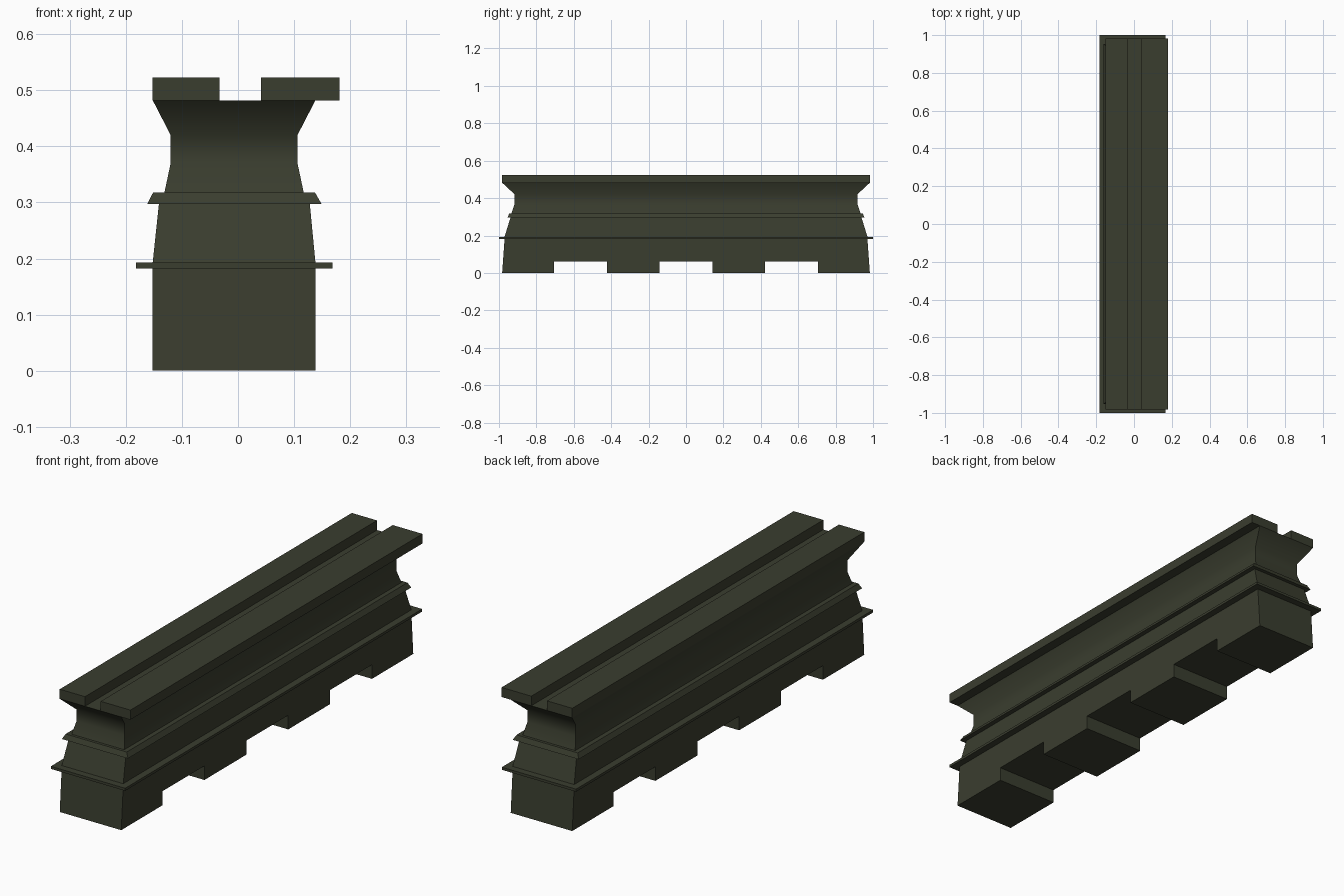
import bpy, bmesh, math

if "Cube" in bpy.data.objects:
    bpy.data.objects.remove(bpy.data.objects["Cube"])

olive = bpy.data.materials.new("dark olive")
olive.diffuse_color = (0.042, 0.047, 0.028, 1)
olive.use_nodes = True
olive.node_tree.nodes["Principled BSDF"].inputs["Base Color"].default_value = olive.diffuse_color


def make_object(name, bm, smooth=None):
    bmesh.ops.recalc_face_normals(bm, faces=bm.faces)
    mesh = bpy.data.meshes.new(name)
    bm.to_mesh(mesh)
    bm.free()
    mesh.materials.append(olive)
    obj = bpy.data.objects.new(name, mesh)
    bpy.context.collection.objects.link(obj)
    if smooth:
        bpy.ops.object.select_all(action='DESELECT')
        obj.select_set(True)
        bpy.context.view_layer.objects.active = obj
        bpy.ops.object.shade_smooth_by_angle(angle=math.radians(smooth))
    return obj


def loft(name, sections, smooth=None):
    """Stack rectangles given as (z, x_min, x_max, half_length)."""
    bm = bmesh.new()
    rings = []
    for z, x0, x1, h in sections:
        corners = ((x0, -h), (x1, -h), (x1, h), (x0, h))
        rings.append([bm.verts.new((x, y, z)) for x, y in corners])
    for a, b in zip(rings, rings[1:]):
        for i in range(4):
            j = (i + 1) % 4
            bm.faces.new((a[i], a[j], b[j], b[i]))
    bm.faces.new(rings[0])
    bm.faces.new(rings[-1])
    return make_object(name, bm, smooth)


# Base block: side profile with three notches underneath, extruded across x
profile = [(-0.97, 0.182), (-0.983, 0)]
for start in (-0.705, -0.141, 0.423):
    end = start + 0.282
    profile += [(start, 0), (start, 0.06), (end, 0.06), (end, 0)]
profile += [(0.983, 0), (0.97, 0.182)]
bm = bmesh.new()
side = bm.faces.new([bm.verts.new((-0.152, y, z)) for y, z in profile])
ext = bmesh.ops.extrude_face_region(bm, geom=[side], use_keep_orig=True)
moved = [v for v in ext["geom"] if isinstance(v, bmesh.types.BMVert)]
bmesh.ops.translate(bm, verts=moved, vec=(0.29, 0, 0))
make_object("notched_base", bm)

# Thin lower ledge and tapered middle course
loft("lower_ledge", [(0.182, -0.182, 0.168, 1.0), (0.193, -0.182, 0.168, 1.0)])
loft("middle_course", [(0.193, -0.152, 0.138, 0.97), (0.297, -0.141, 0.128, 0.938)])

# Bevelled upper ledge
loft("upper_ledge", [(0.297, -0.162, 0.149, 0.954), (0.318, -0.151, 0.137, 0.945)])

# Flared neck, smooth shaded vertically with sharp corners
loft("flared_neck", [(0.318, -0.131, 0.117, 0.933), (0.37, -0.12, 0.106, 0.916),
                     (0.42, -0.12, 0.106, 0.916), (0.482, -0.152, 0.138, 0.983)], smooth=60)

# Two top rails with a channel between them
for name, x0, x1 in (("left_rail", -0.152, -0.033), ("right_rail", 0.041, 0.181)):
    loft(name, [(0.482, x0, x1, 0.983), (0.523, x0, x1, 0.983)])
